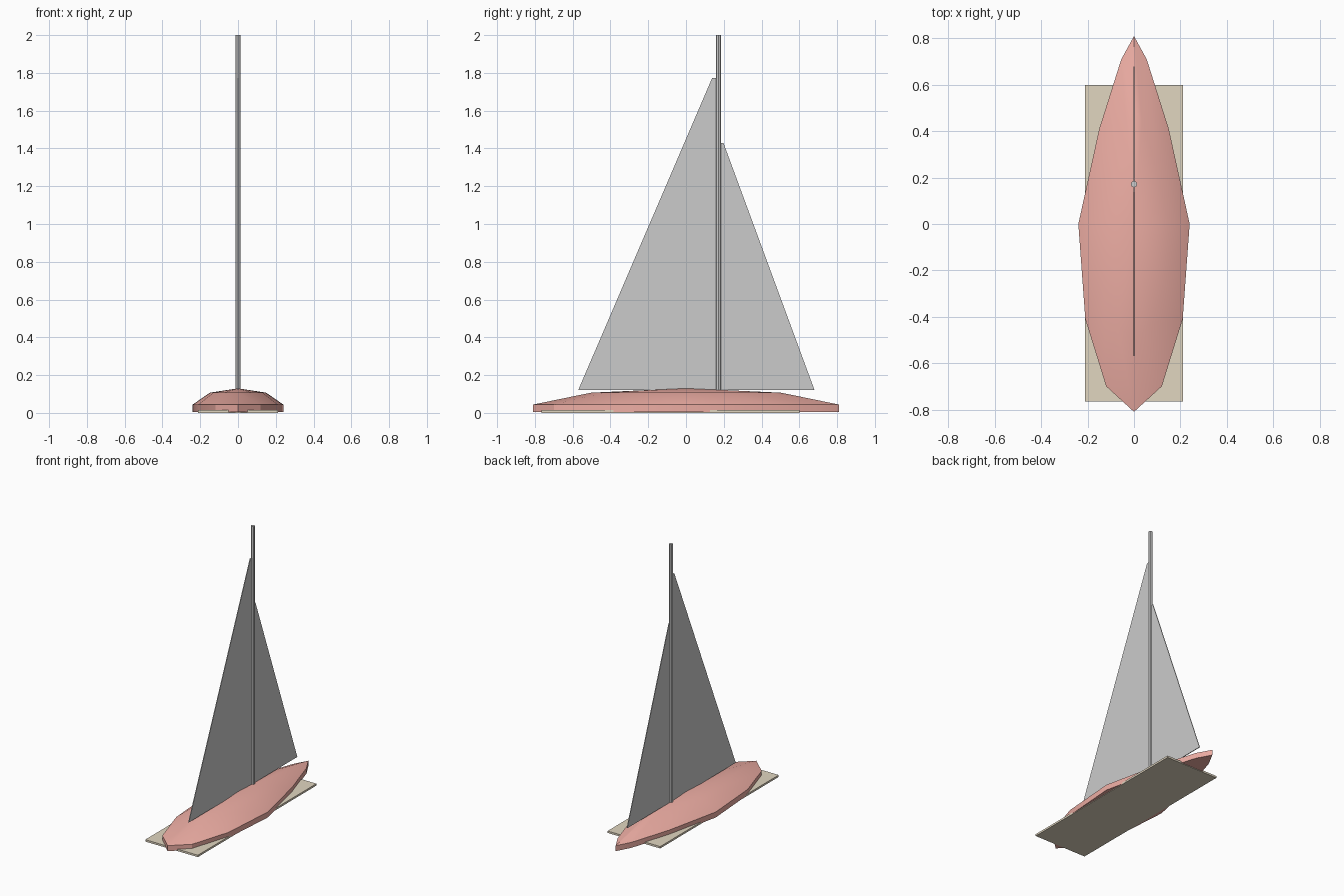
import bpy, bmesh, math

if "Cube" in bpy.data.objects:
    bpy.data.objects.remove(bpy.data.objects["Cube"])


def material(name, rgb):
    m = bpy.data.materials.new(name)
    m.diffuse_color = (*rgb, 1)
    m.use_nodes = True
    m.node_tree.nodes["Principled BSDF"].inputs["Base Color"].default_value = m.diffuse_color
    return m


def finish(bm, name, mat=None):
    bmesh.ops.recalc_face_normals(bm, faces=bm.faces)
    me = bpy.data.meshes.new(name)
    bm.to_mesh(me)
    bm.free()
    ob = bpy.data.objects.new(name, me)
    bpy.context.collection.objects.link(ob)
    if mat:
        me.materials.append(mat)
    return ob


def smooth(ob, degrees):
    bpy.ops.object.select_all(action='DESELECT')
    ob.select_set(True)
    bpy.context.view_layer.objects.active = ob
    bpy.ops.object.shade_smooth_by_angle(angle=math.radians(degrees))


red = material("hull_red", (0.85, 0.42, 0.37))
tan = material("board_tan", (0.75, 0.67, 0.53))
white = material("sail_white", (0.82, 0.82, 0.80))

# Hull: vertical side, sloped deck edge and low dome, from one outline
half = [(0.055, 0.71), (0.15, 0.41), (0.24, 0.0), (0.21, -0.41), (0.12, -0.70)]
outline = [(0, 0.81)] + half + [(0, -0.81)] + [(-x, y) for x, y in reversed(half)]
bm = bmesh.new()
rings = []
for scale, z in ((1, 0.004), (1, 0.044), (0.62, 0.107)):
    rings.append([bm.verts.new((x * scale, y * scale, z)) for x, y in outline])
n = len(outline)
for low, high in zip(rings, rings[1:]):
    for i in range(n):
        j = (i + 1) % n
        bm.faces.new((low[i], low[j], high[j], high[i]))
bm.faces.new(rings[0])
peak = bm.verts.new((0, 0, 0.13))
for i in range(n):
    bm.faces.new((rings[-1][i], rings[-1][(i + 1) % n], peak))
smooth(finish(bm, "hull", red), 30)

# Flat board under the hull
bpy.ops.mesh.primitive_cube_add(size=1, location=(0, -0.0825, 0.007))
board = bpy.context.object
board.name = "base_board"
board.scale = (0.424, 1.365, 0.014)
board.data.materials.append(tan)

# Mast
bpy.ops.mesh.primitive_cylinder_add(vertices=8, radius=0.014, depth=1.90,
                                    location=(0, 0.172, 1.05))
mast = bpy.context.object
mast.name = "mast"
smooth(mast, 30)


# Sails: thin upright sheets either side of the mast
def sail(name, profile, thickness=0.005):
    bm = bmesh.new()
    face = bm.faces.new([bm.verts.new((-thickness / 2, y, z)) for y, z in profile])
    res = bmesh.ops.extrude_face_region(bm, geom=[face])
    verts = [v for v in res["geom"] if isinstance(v, bmesh.types.BMVert)]
    bmesh.ops.translate(bm, verts=verts, vec=(thickness, 0, 0))
    return finish(bm, name, white)


sail("main_sail", [(-0.57, 0.122), (0.165, 0.122), (0.165, 1.772), (0.138, 1.772)])
sail("fore_sail", [(0.68, 0.122), (0.178, 0.122), (0.178, 1.43), (0.198, 1.43)])
